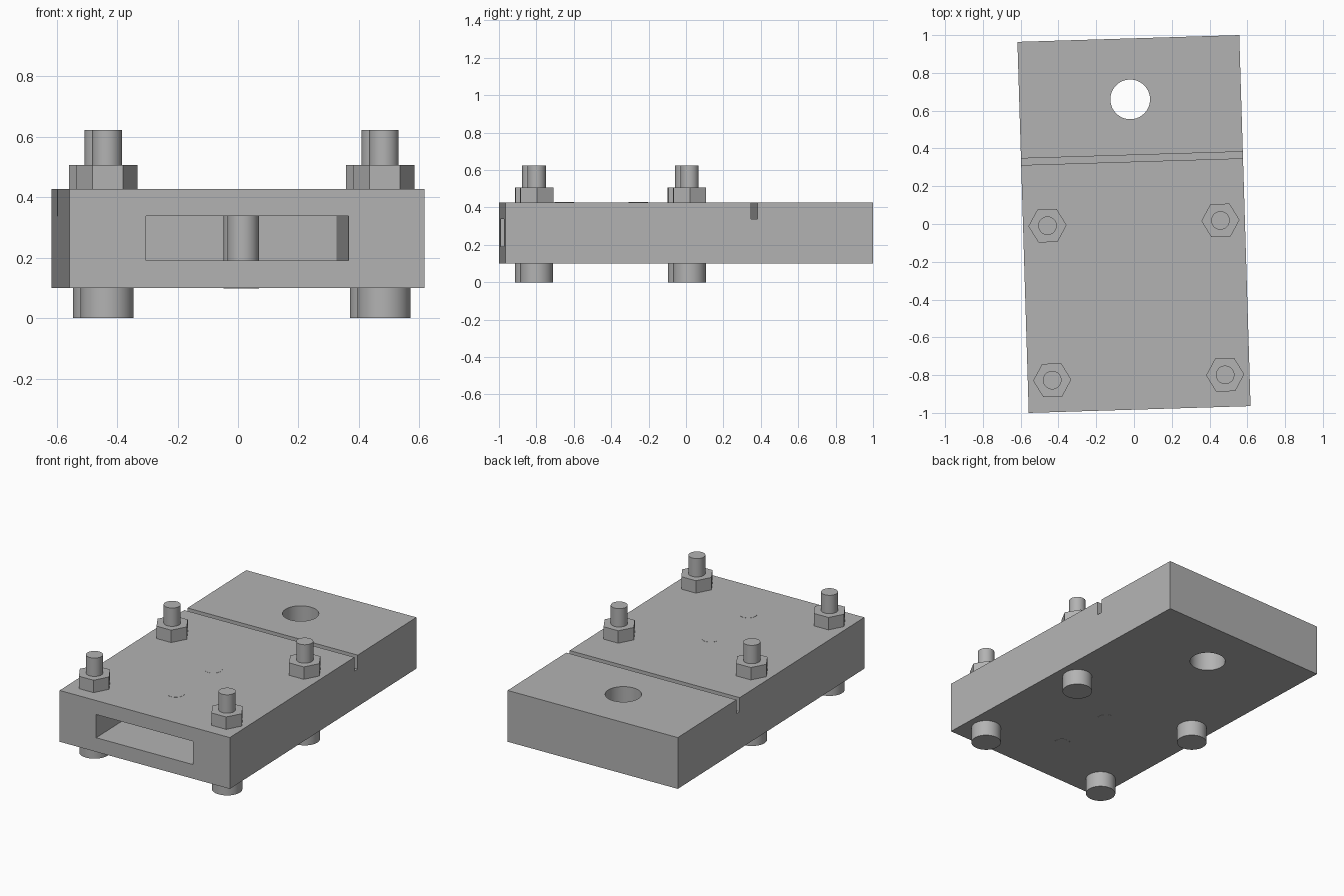
import bpy
import math
from mathutils import Matrix

cube = bpy.data.objects.get("Cube")
if cube:
    bpy.data.objects.remove(cube, do_unlink=True)

# The whole assembly sits slightly turned about z
TURN = Matrix.Rotation(0.0305, 4, "Z")
BASE, TOP = 0.10, 0.427

steel = bpy.data.materials.new("plain_grey")
steel.use_nodes = True
grey = (0.45, 0.45, 0.45, 1)
steel.diffuse_color = grey
steel.node_tree.nodes["Principled BSDF"].inputs["Base Color"].default_value = grey


def finish(name):
    obj = bpy.context.object
    obj.name = name
    obj.data.name = name
    obj.data.materials.append(steel)
    return obj


def box(name, x0, x1, y0, y1, z0, z1):
    bpy.ops.mesh.primitive_cube_add(
        size=1, location=((x0 + x1) / 2, (y0 + y1) / 2, (z0 + z1) / 2))
    bpy.context.object.scale = (x1 - x0, y1 - y0, z1 - z0)
    bpy.ops.object.transform_apply(location=False, rotation=False, scale=True)
    return finish(name)


def rod(name, x, y, radius, z0, z1, sides=48):
    # First vertex is turned onto the x axis so hexagons point sideways
    bpy.ops.mesh.primitive_cylinder_add(
        vertices=sides, radius=radius, depth=z1 - z0,
        location=(x, y, (z0 + z1) / 2), rotation=(0, 0, math.pi / 2))
    return finish(name)


def smooth(obj):
    bpy.ops.object.select_all(action="DESELECT")
    obj.select_set(True)
    bpy.context.view_layer.objects.active = obj
    bpy.ops.object.shade_smooth_by_angle(angle=math.radians(30))


def cut(obj, cutter):
    mod = obj.modifiers.new("cut", "BOOLEAN")
    mod.operation = "DIFFERENCE"
    mod.solver = "EXACT"
    mod.object = cutter
    bpy.context.view_layer.objects.active = obj
    bpy.ops.object.modifier_apply(modifier=mod.name)
    bpy.data.objects.remove(cutter, do_unlink=True)


# Block with a front slot, a cross groove and a through hole
W, L = 0.5875, 0.9825
block = box("block", -W, W, -L, L, BASE, TOP)
cut(block, box("slot_cutter", -0.335, 0.335, -1.2, 0.325, 0.19, 0.338))
cut(block, box("groove_cutter", -1, 1, 0.33, 0.365, 0.338, 0.6))
cut(block, rod("hole_cutter", 0, 0.66, 0.105, -0.2, 0.8, 64))
parts = [block]

# Two flush pins crossing the slot
for name, y in (("rear", -0.255), ("front", -0.65)):
    parts.append(rod(name + "_pin", -0.003, y, 0.052, BASE - 0.001, TOP + 0.001))

# Four bolts, each with a round head below and a hexagonal nut above
for row, y in (("front", -0.813), ("rear", 0.005)):
    for side, x in (("right", -0.458), ("left", 0.458)):
        name = row + "_" + side
        parts.append(rod(name + "_bolt_head", x, y, 0.088, 0, BASE))
        parts.append(rod(name + "_bolt_shank", x, y, 0.049, BASE - 0.01, 0.623))
        parts.append(rod(name + "_nut", x, y, 0.101, TOP, 0.506, 6))

bpy.context.view_layer.update()
for part in parts:
    part.matrix_world = TURN @ part.matrix_world
    smooth(part)
